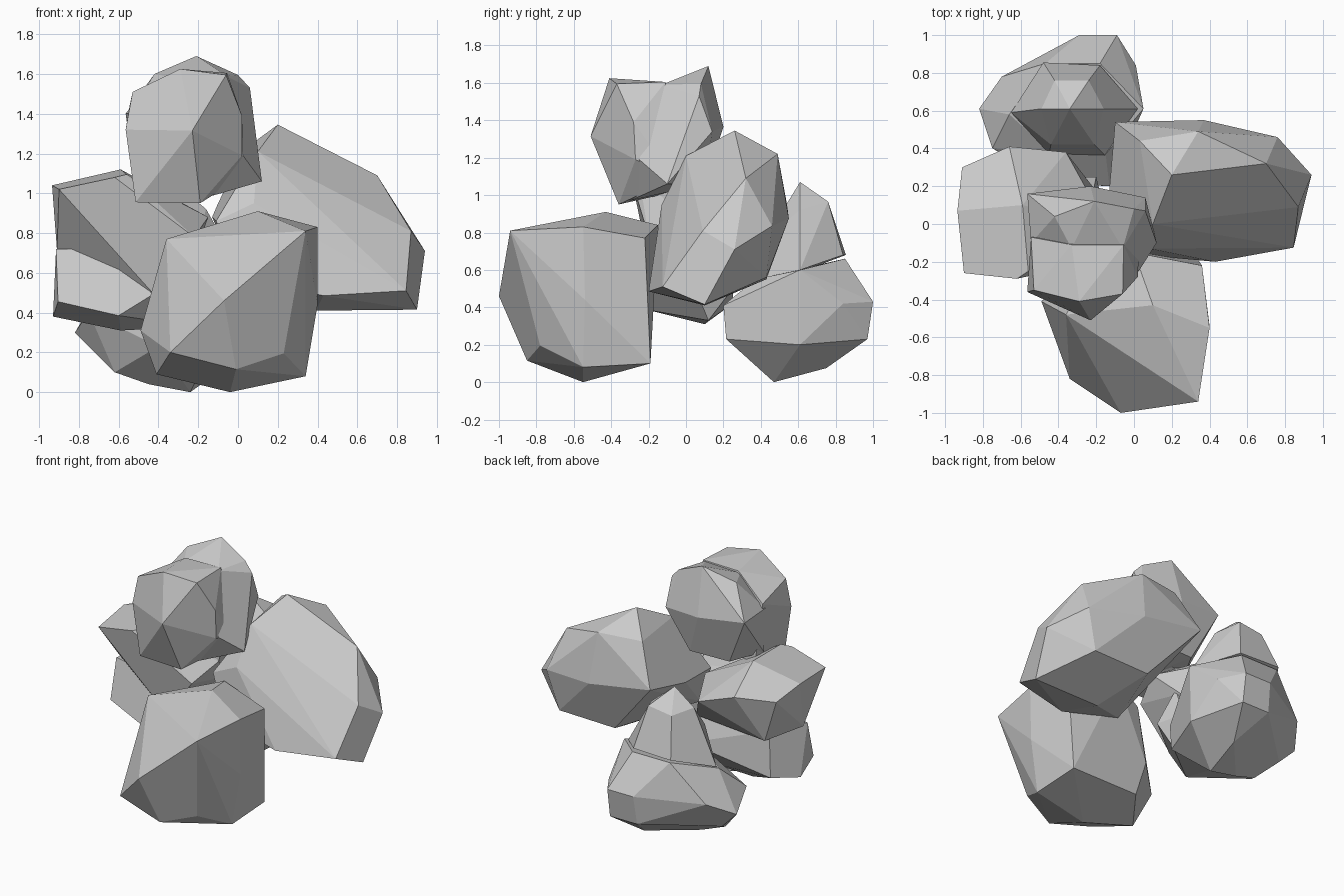
import bpy, bmesh, math


def hull(name, pts):
    """Faceted stone: convex hull around a few corner points."""
    bm = bmesh.new()
    for p in pts:
        bm.verts.new(p)
    bmesh.ops.convex_hull(bm, input=bm.verts)
    loose = [v for v in bm.verts if not v.link_faces]
    bmesh.ops.delete(bm, geom=loose, context='VERTS')
    bmesh.ops.recalc_face_normals(bm, faces=bm.faces)
    me = bpy.data.meshes.new(name)
    bm.to_mesh(me)
    bm.free()
    ob = bpy.data.objects.new(name, me)
    bpy.context.collection.objects.link(ob)
    return ob


def rock(name, *lobes):
    """One rock, fused from one or two convex lobes."""
    base = hull(name, lobes[0])
    for pts in lobes[1:]:
        lobe = hull(name + "_lobe", pts)
        mod = base.modifiers.new("fuse", 'BOOLEAN')
        mod.operation = 'UNION'
        mod.solver = 'EXACT'
        mod.object = lobe
        bpy.context.view_layer.objects.active = base
        bpy.ops.object.modifier_apply(modifier=mod.name)
        bpy.data.objects.remove(lobe)
    # merge nearly flat triangles into larger facets
    bm = bmesh.new()
    bm.from_mesh(base.data)
    bmesh.ops.dissolve_limit(bm, angle_limit=math.radians(10),
                             verts=bm.verts, edges=bm.edges)
    bm.to_mesh(base.data)
    bm.free()
    return base


# front boulder
rock("front_rock", [
    (.34, -.94, .81), (.40, -.55, .83), (.10, -.43, .91), (.36, -.22, .77),
    (0, -.15, .84), (-.36, -.48, .77), (-.34, -.82, .20), (-.07, -1, .46),
    (-.01, -.85, .115), (.23, -.78, .195), (.34, -.55, .08), (-.04, -.55, 0),
    (.34, -.19, .10), (-.41, -.50, .09), (-.49, -.41, .31), (-.43, -.45, .48),
    (.40, -.54, .44), (-.25, -.18, .35), (-.2, -.2, .75), (-.2, -.22, .12)])

# large boulder on the right
rock("right_rock", [
    (.20, .26, 1.345), (.70, .32, 1.09), (.34, .49, 1.22), (.03, .44, 1.22),
    (.94, .26, .71), (.87, .09, .81), (.845, -.125, .51), (.90, .10, .415),
    (.43, -.20, .485), (.39, .10, .41), (.76, .46, .835), (.37, .55, .875),
    (.68, .43, .56), (-.10, .54, .95), (-.13, .19, .88), (.10, 0, 1.21),
    (.08, -.13, .95), (-.11, -.12, .86), (0, -.16, .58), (.25, .43, .55),
    (.05, .1, .62)])

# pear-shaped back boulder: broad foot and narrow crown
rock("back_rock", [
    (-.82, .61, .30), (-.70, .78, .40), (-.29, 1, .43), (-.09, 1, .43),
    (-.09, .97, .23), (-.30, .97, .23), (.01, .84, .42), (.05, .61, .60),
    (.04, .61, .20), (-.13, .20, .41), (-.40, .22, .41), (-.13, .215, .23),
    (-.40, .215, .23), (-.75, .40, .40), (-.70, .60, .18), (-.62, .45, .10),
    (-.24, .47, 0), (-.45, .47, .04), (-.2, .75, .075), (-.66, .58, .57),
    (-.47, .85, .66), (-.18, .85, .66), (-.15, .37, .55), (-.44, .38, .55)],
    [(-.34, .61, 1.07), (-.49, .61, .96), (-.42, .76, .94), (-.24, .76, .965),
     (-.16, .61, .92), (-.21, .42, .76), (-.44, .42, .76), (-.65, .59, .58),
     (-.48, .855, .68), (-.18, .84, .68), (.02, .61, .60), (-.15, .36, .53),
     (-.45, .37, .53)])

# waisted left boulder: overhanging cap and lower block
rock("left_rock", [
    (-.90, -.26, 1.02), (-.62, -.29, 1.08), (-.56, -.25, 1.095),
    (-.935, .07, 1.04), (-.91, .30, .99), (-.66, .41, 1), (-.36, .38, .88),
    (-.36, -.10, .95), (-.59, .10, 1.12), (-.91, .0, .71), (-.60, -.13, .70),
    (-.43, -.17, .50), (-.22, .20, .68), (-.15, 0, .88), (-.80, .27, .68),
    (-.22, -.20, .78)],
    [(-.915, -.04, .72), (-.60, -.12, .72), (-.905, -.12, .455),
     (-.60, -.20, .385), (-.43, -.17, .49), (-.93, .06, .38), (-.59, .10, .31),
     (-.83, .25, .42), (-.22, .12, .33), (-.15, .05, .50), (-.2, .25, .5),
     (-.80, .22, .73), (-.22, .15, .73)])

# top boulder: front block and back peak
rock("top_rock", [
    (-.53, -.35, 1.51), (-.29, -.41, 1.625), (-.06, -.37, 1.595),
    (-.23, -.51, 1.315), (-.565, -.36, 1.32), (-.515, -.35, .955),
    (-.19, -.36, .95), (.02, -.28, 1.39), (.02, -.27, 1.19),
    (-.545, -.07, 1.44), (-.33, -.11, 1.6), (-.055, -.11, 1.605),
    (.03, -.06, 1.09), (-.5, -.05, 1.02)],
    [(-.21, .12, 1.69), (-.42, .04, 1.6), (0, .08, 1.595), (.06, .07, 1.53),
     (.12, -.10, 1.06), (-.565, .16, 1.4), (-.23, .20, 1.365),
     (.06, .14, 1.34), (-.40, .09, 1.06), (-.10, .10, 1.06),
     (-.33, -.13, 1.58), (-.06, -.13, 1.59), (-.19, -.30, .97),
     (.025, -.25, 1.19), (-.545, -.1, 1.40), (-.52, -.12, 1.08)])
